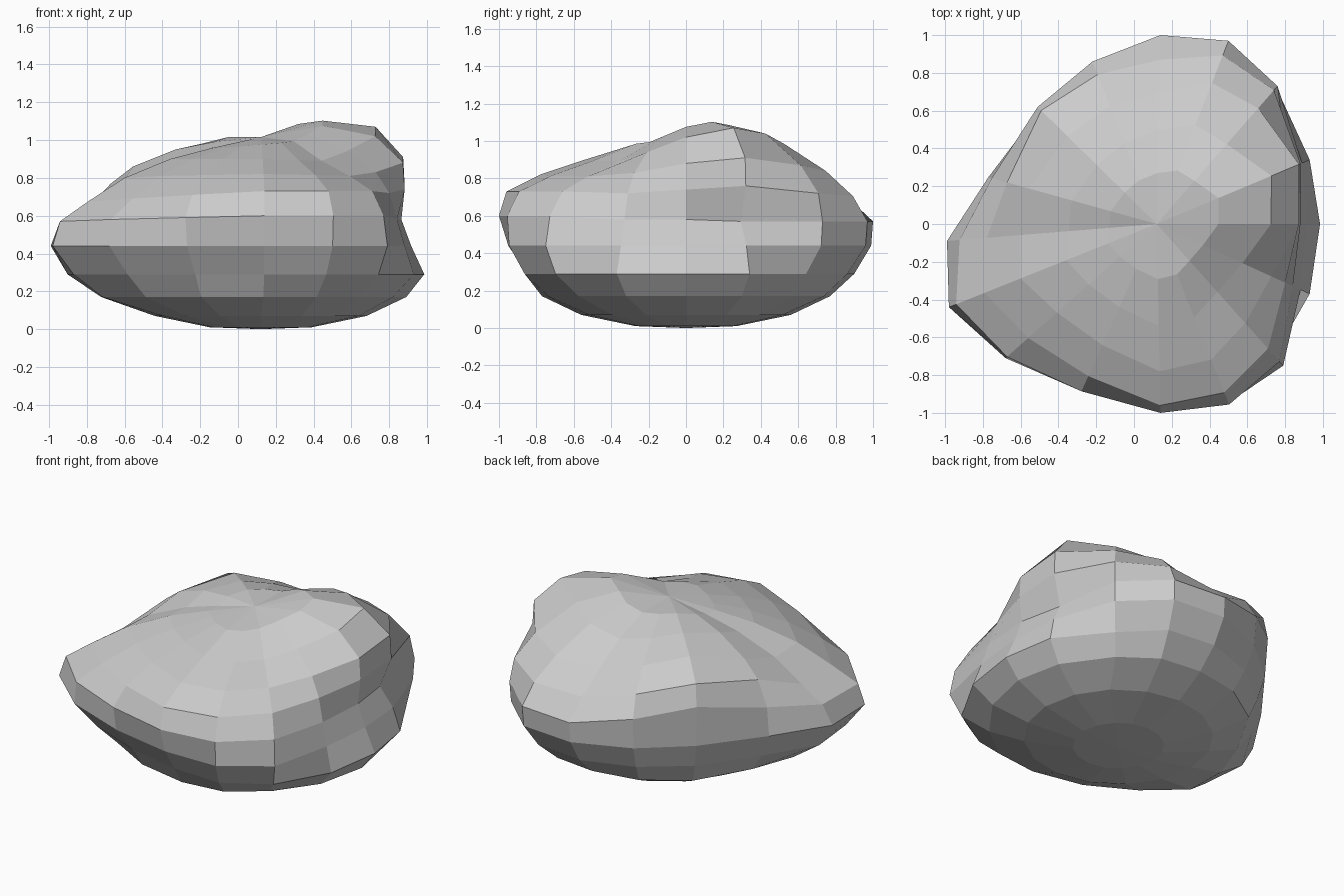
import bpy
import bmesh
import math
from mathutils import Vector

default_cube = bpy.data.objects.get("Cube")
if default_cube:
    bpy.data.objects.remove(default_cube, do_unlink=True)

SEGMENTS = 16
CENTRE = Vector((0.12, 0.0))
CROWN_HEIGHT = 1.015

# Widest plan outline of the boulder, anticlockwise from the left side
outline = [Vector(point) for point in (
    (.985, 0), (.93, .34), (.76, .73), (.5, .97),
    (.14, 1), (-.22, .86), (-.51, .62), (-.78, .25),
    (-.99, -.09), (-.98, -.44), (-.68, -.71), (-.28, -.89),
    (.14, -1), (.51, -.97), (.79, -.75), (.93, -.37))]

# Round underside: radius and height of each ring
underside_rings = ((.27, .01), (.56, .07))
lower_heights = (29, 44)

# Key profiles by segment: percent of the outline, then percent heights on top
profiles = {
    0: ((100, 92, 86, 88, 87, 70), (58, 74, 88, 102)),
    1: ((100, 95, 86, 94, 93, 75), (57, 76, 91, 107)),
    2: ((88, 99, 100, 97, 84, 58), (57, 72, 87, 104)),
    4: ((90, 99, 100, 87, 70, 50), (57, 69, 81, 93)),
    6: ((93, 98, 100, 97, 75, 50), (70, 84, 93, 98)),
    7: ((92, 99, 97, 88, 75, 50), (62, 77, 86, 95)),
    8: ((92, 100, 94, 81, 65, 42), (56, 66, 79, 90)),
    10: ((88, 100, 99, 85, 66, 45), (58, 69, 81, 90)),
    12: ((85, 95, 100, 96, 78, 54), (60, 73, 82, 90)),
    14: ((93, 100, 97, 88, 70, 48), (60, 73, 81, 89)),
    15: ((100, 94, 89, 84, 75, 56), (58, 72, 83, 94)),
}


def profile_at(segment):
    """Blend the two neighbouring key profiles into (scale, height) pairs."""
    before = max(key for key in profiles if key <= segment)
    after = min(key for key in profiles if key >= segment)
    blend = (segment - before) / max(after - before, 1)

    def mix(first, second):
        return [(a + (b - a) * blend) / 100 for a, b in zip(first, second)]

    scales = mix(profiles[before][0], profiles[after][0])
    heights = mix(lower_heights + profiles[before][1],
                  lower_heights + profiles[after][1])
    return list(zip(scales, heights))


def column_points(segment):
    """All points from the underside to the crown along one segment."""
    angle = math.tau * segment / SEGMENTS
    direction = Vector((math.cos(angle), math.sin(angle)))
    reach = outline[segment] - CENTRE
    points = [(*(CENTRE + direction * radius), height)
              for radius, height in underside_rings]

    # Belly ring follows the outline only where it reaches far out
    belly = max(0.77, 0.76 * reach.length)
    points.append((*(CENTRE + reach.normalized() * belly), 0.17))

    side = profile_at(segment)
    points += [(*(CENTRE + reach * scale), height) for scale, height in side]

    # Crown ring sits halfway to the crown and swells toward the summit
    scale, height = side[-1]
    swell = 0.03 + 0.03 * math.cos(angle - math.tau / SEGMENTS)
    points.append((*(CENTRE + reach * scale * 0.54),
                   (height + CROWN_HEIGHT) / 2 + swell))
    return points


# Boulder surface: columns joined by quads and closed with two fans
bm = bmesh.new()
columns = [[bm.verts.new(point) for point in column_points(segment)]
           for segment in range(SEGMENTS)]
base = bm.verts.new((*CENTRE, 0))
crown = bm.verts.new((*CENTRE, CROWN_HEIGHT))

for index, column in enumerate(columns):
    following = columns[(index + 1) % SEGMENTS]
    bm.faces.new((base, following[0], column[0]))
    bm.faces.new((crown, column[-1], following[-1]))
    for ring in range(len(column) - 1):
        bm.faces.new((column[ring], following[ring],
                      following[ring + 1], column[ring + 1]))

bmesh.ops.recalc_face_normals(bm, faces=bm.faces)
mesh = bpy.data.meshes.new("boulder")
bm.to_mesh(mesh)
bm.free()
mesh.shade_flat()

# Plain stone colour
stone = bpy.data.materials.new("stone_grey")
stone.use_nodes = True
stone_colour = (0.6, 0.6, 0.6, 1)
stone.diffuse_color = stone_colour
stone.node_tree.nodes["Principled BSDF"].inputs["Base Color"].default_value = stone_colour
mesh.materials.append(stone)

boulder = bpy.data.objects.new("boulder", mesh)
bpy.context.collection.objects.link(boulder)
